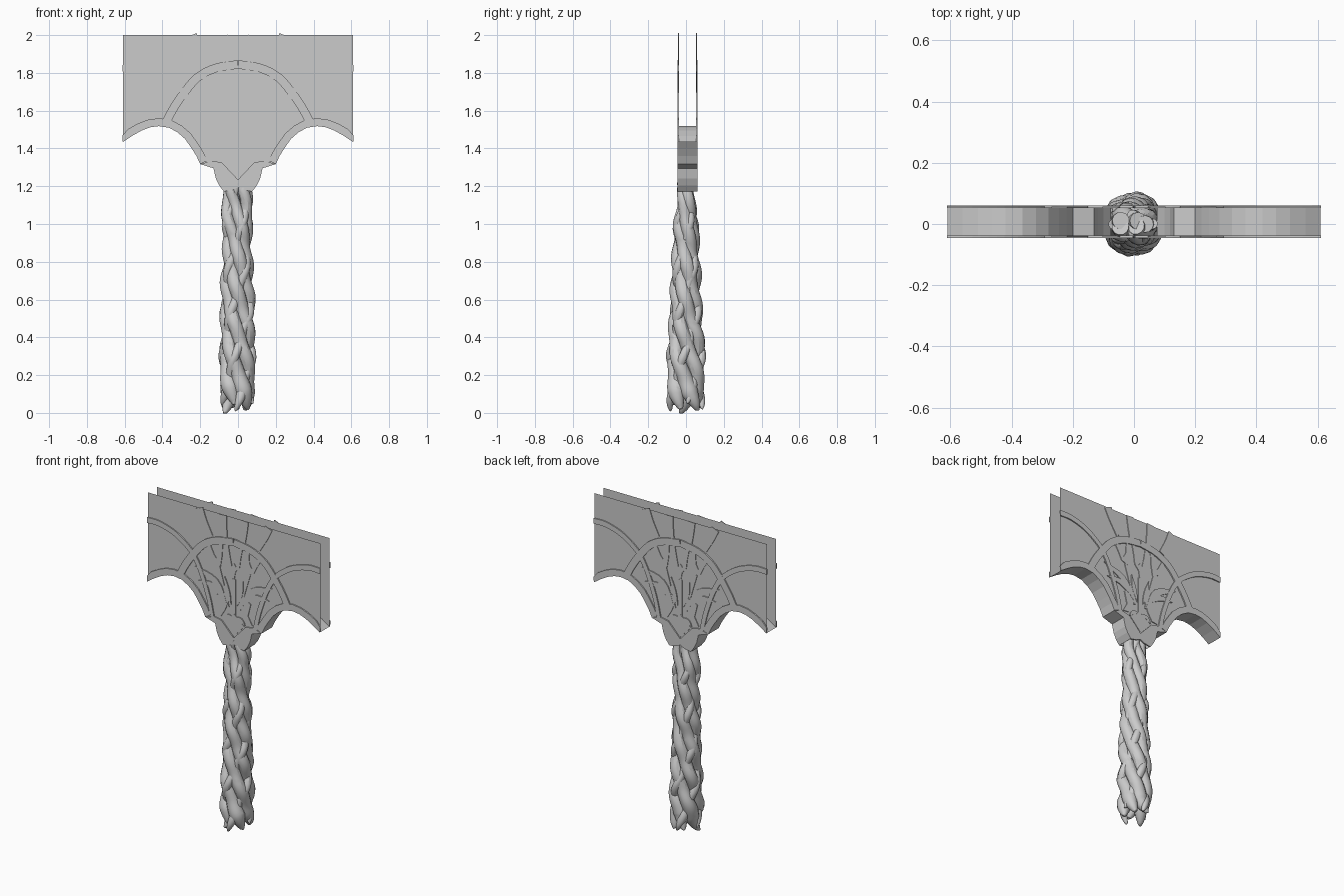
import bpy, bmesh, math
from mathutils import Vector

if "Cube" in bpy.data.objects:
    bpy.data.objects.remove(bpy.data.objects["Cube"])

FACE, MID_Y = -0.045, 0.007   # panel face (local y) and mid plane of the twin panels


def finish(name, bm, recalc=True):
    """Turn a quarter model into an object mirrored left/right and front/back."""
    if recalc:
        bmesh.ops.recalc_face_normals(bm, faces=bm.faces)
    me = bpy.data.meshes.new(name)
    bm.to_mesh(me)
    bm.free()
    ob = bpy.data.objects.new(name, me)
    bpy.context.collection.objects.link(ob)
    ob.location.y = MID_Y
    mod = ob.modifiers.new("mirror", "MIRROR")
    mod.use_axis = (True, True, False)
    mod.merge_threshold = 0.0005
    return ob


def smooth(pts, n=4):
    """Catmull-Rom curve through 2D points."""
    p = [Vector(q) for q in pts]
    p = [2 * p[0] - p[1]] + p + [2 * p[-1] - p[-2]]
    out = []
    for a, b, c, d in zip(p, p[1:], p[2:], p[3:]):
        for i in range(n):
            t = i / n
            out.append(0.5 * (2 * b + (c - a) * t + (2 * a - 5 * b + 4 * c - d) * t * t
                              + (3 * b - a - 3 * c + d) * t ** 3))
    return out + [p[-2]]


def ribbon(bm, pts, w, w2=None, h=0.008, shift=0.0):
    """Raised band of width w (to w2) following an x,z path on the panel face."""
    w2 = w if w2 is None else w2
    rings = []
    for i, p in enumerate(pts):
        t = (pts[min(i + 1, len(pts) - 1)] - pts[max(i - 1, 0)]).normalized()
        nrm = Vector((-t.y, t.x))
        half = (w + (w2 - w) * i / (len(pts) - 1)) / 2
        a, b = p + nrm * (half + shift), p - nrm * (half - shift)
        for q in (a, b):
            q.x = min(max(q.x, 0), 0.612)
        rings.append([bm.verts.new((q.x, y, q.y)) for q, y in
                      ((a, FACE), (a, FACE - h), (b, FACE - h), (b, FACE))])
    for r, s in zip(rings, rings[1:]):
        for k in range(3):
            bm.faces.new((r[k], r[k + 1], s[k + 1], s[k]))
    bm.faces.new(rings[0])
    bm.faces.new(rings[-1])


def plate(bm, pts, h=0.006):
    """Raised flat ornament with an x,z outline."""
    back = [bm.verts.new((x, FACE, z)) for x, z in pts]
    front = [bm.verts.new((x, FACE - h, z)) for x, z in pts]
    bm.faces.new(front)
    for i in range(len(pts)):
        j = (i + 1) % len(pts)
        bm.faces.new((back[i], back[j], front[j], front[i]))


def leaf(bm, base, mid, tip, w):
    spine = smooth([base, mid, tip], 4)
    left, right = [], []
    for i, p in enumerate(spine):
        t = (spine[min(i + 1, 8)] - spine[max(i - 1, 0)]).normalized()
        o = Vector((-t.y, t.x)) * w * math.sin(math.pi * i / 8) / 2
        left.append(p + o)
        if 0 < i < 8:
            right.append(p - o)
    plate(bm, [tuple(p) for p in left + right[::-1]])


# Panels: quarter outline with arched lower edge and stepped collar
arch = [(.61, 1.433), (.56, 1.467), (.51, 1.495), (.465, 1.512), (.42, 1.518), (.365, 1.51),
        (.32, 1.485), (.28, 1.45), (.245, 1.40), (.22, 1.36), (.2, 1.317)]
collar = [(.2, 1.317), (.13, 1.295), (.117, 1.24), (.1, 1.205), (.075, 1.172)]
bm = bmesh.new()
outline = [(0, 2), (.61, 2)] + arch + collar[1:] + [(.03, 1.18), (0, 1.195)]
f = bm.faces.new([bm.verts.new((x, FACE, z)) for x, z in outline])
f.normal_update()
if f.normal.y > 0:
    f.normal_flip()
bmesh.ops.triangulate(bm, faces=[f])
finish("arched_panels", bm, False)

# Soffit closing the gap under the arches and round the collar
bm = bmesh.new()
edge = arch + collar[1:]
rows = [[bm.verts.new((x, y, z)) for x, z in edge] for y in (FACE - .008, 0)]
for i in range(len(edge) - 1):
    f = bm.faces.new((rows[0][i], rows[0][i + 1], rows[1][i + 1], rows[1][i]))
    f.normal_update()
    if f.normal.z > 0:
        f.normal_flip()
finish("arch_soffit", bm, False)

# Structural ribs: arch rim, collar facing, central arch, crossing side arch
bm = bmesh.new()
ribbon(bm, [Vector(p) for p in arch], .042, shift=-.021)
plate(bm, [(0, 1.235), (.085, 1.325), (.135, 1.335), (.2, 1.317)] + collar[1:]
      + [(.03, 1.18), (0, 1.195)], .008)
ribbon(bm, smooth([(0, 1.845), (.12, 1.825), (.215, 1.775), (.285, 1.695),
                   (.34, 1.615), (.38, 1.54)]), .045, .045)
ribbon(bm, smooth([(.612, 1.825), (.53, 1.825), (.43, 1.797), (.35, 1.75), (.285, 1.69),
                   (.23, 1.59), (.18, 1.45), (.152, 1.33)]), .035, .028, .0075)
finish("arch_ribs", bm)

# Floral relief: stems, tulips, leaves and base diamond
bm = bmesh.new()
ribbon(bm, smooth([(.078, 2), (.072, 1.93), (.063, 1.86)]), .05, .035, .005)
ribbon(bm, smooth([(.245, 2), (.215, 1.93), (.165, 1.84)]), .055, .035, .005)
plate(bm, [(0, 1.60), (.012, 1.66), (.04, 1.69), (.048, 1.75), (.062, 1.82), (.04, 1.82),
           (.028, 1.75), (.015, 1.69), (0, 1.71)], .004)
plate(bm, [(.095, 1.665), (.14, 1.68), (.165, 1.73), (.195, 1.78), (.17, 1.79), (.14, 1.73),
           (.125, 1.71), (.11, 1.74), (.105, 1.81), (.08, 1.81), (.083, 1.74)], .004)
ribbon(bm, smooth([(.11, 1.67), (.075, 1.55), (.04, 1.42)]), .016, .012, .004)
ribbon(bm, [Vector((.006, 1.61)), Vector((.006, 1.37))], .012, .012, .004)
leaf(bm, (.05, 1.44), (.13, 1.56), (.275, 1.62), .045)
leaf(bm, (.07, 1.47), (.15, 1.53), (.25, 1.535), .035)
leaf(bm, (.02, 1.44), (.045, 1.52), (.065, 1.61), .03)
plate(bm, [(.025, 1.48), (.065, 1.505), (.12, 1.48), (.1, 1.40), (.13, 1.345), (.09, 1.35),
           (.06, 1.40), (.045, 1.44)], .005)
leaf(bm, (.01, 1.37), (.05, 1.36), (.08, 1.33), .025)
plate(bm, [(0, 1.245), (.075, 1.325), (0, 1.39)], .0055)
finish("floral_relief", bm)


# Braided post: thick strands winding one way, thin ones weaving the other way
def lerp(table, z):
    for (z0, v0), (z1, v1) in zip(table, table[1:]):
        if z <= z1:
            s = min(max((z - z0) / (z1 - z0), 0), 1)
            return v0 + (v1 - v0) * s * s * (3 - 2 * s)
    return table[-1][1]


SIZE_X = [(0, .100), (.15, .104), (.6, .097), (.9, .084), (1.1, .094), (1.25, .08)]
SIZE_Y = [(0, .112), (.3, .108), (.65, .088), (.95, .076), (1.17, .054), (1.25, .045)]


def strand(name, angle, turns, rad, weave, z0, z1, steps=64):
    cu = bpy.data.curves.new(name, "CURVE")
    cu.dimensions = "3D"
    cu.bevel_depth, cu.bevel_resolution, cu.use_fill_caps = 1, 4, True
    sp = cu.splines.new("POLY")
    sp.points.add(steps)
    for i in range(steps + 1):
        z = z0 + (z1 - z0) * (i / steps) ** 1.25      # denser at the foot
        a = angle + 2 * math.pi * turns * (.43 - z)
        r = rad * (1 - .22 * max(0, (z - .8) / .4))
        r *= 1 + .25 * math.exp(-((z - .12) / .08) ** 2)          # swollen foot
        r *= min(1, .12 + .88 * math.sqrt(min(1, (z - z0) / .09)))  # tapered tip
        dip = weave * (.5 + .5 * math.sin(5 * a - angle))
        px, py = lerp(SIZE_X, z) - r - dip, lerp(SIZE_Y, z) - r - dip
        foot = max(0, 1 - (z - z0) / .1) * .015
        sp.points[i].co = ((px - foot) * math.cos(a) - .003, (py - foot) * math.sin(a), z, 1)
        sp.points[i].radius = r
    ob = bpy.data.objects.new(name, cu)
    bpy.context.collection.objects.link(ob)
    bpy.ops.object.select_all(action="DESELECT")
    ob.select_set(True)
    bpy.context.view_layer.objects.active = ob
    bpy.ops.object.convert(target="MESH")
    bpy.ops.object.shade_smooth_by_angle()


for k in range(5):
    strand(f"thick_strand_{k + 1}", math.radians(270 + 72 * k), .95, .037, .014,
           (.015, .03, .0, .045, .02)[k], 1.23)
for k in range(4):
    strand(f"thin_strand_{k + 1}", math.radians(300 + 90 * k), -.85, .023, .024,
           (.03, .01, .05, .02)[k], 1.22)
